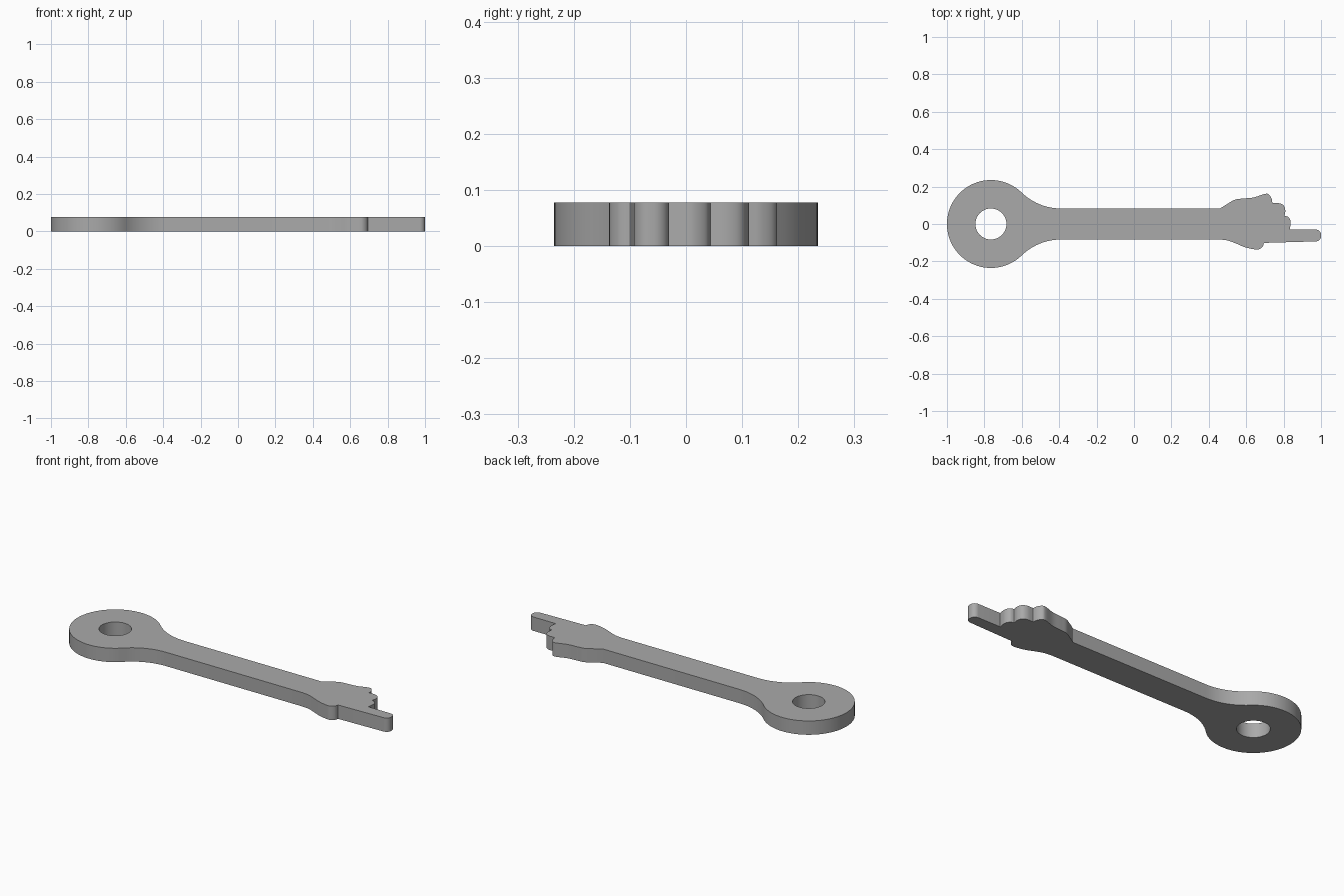
import bpy, bmesh, math
from mathutils import Vector

cube = bpy.data.objects.get("Cube")
if cube:
    bpy.data.objects.remove(cube, do_unlink=True)

THICK = 0.078
RING_X, RING_R, HOLE_R = -0.765, 0.235, 0.083
SHAFT, FILLET_X = 0.083, -0.39


def arc(cx, cy, r, a0, a1, n):
    """Points along an arc, both ends included."""
    angles = [a0 + (a1 - a0) * i / n for i in range(n + 1)]
    return [Vector((cx + r * math.cos(a), cy + r * math.sin(a))) for a in angles]


def smooth(points, n=6):
    """Catmull-Rom curve through a few points."""
    p = [Vector(q) for q in points]
    p = [2 * p[0] - p[1]] + p + [2 * p[-1] - p[-2]]
    out = []
    for a, b, c, d in zip(p, p[1:], p[2:], p[3:]):
        for i in range(n):
            t = i / n
            out.append(0.5 * (2 * b + (c - a) * t + (2 * a - 5 * b + 4 * c - d) * t ** 2
                              + (3 * b - a - 3 * c + d) * t ** 3))
    return out + [p[-2]]


# Upper edge of the eye end: ring, then a tangent fillet into the shaft
dx = FILLET_X - RING_X
fillet = (dx ** 2 + SHAFT ** 2 - RING_R ** 2) / (2 * (RING_R - SHAFT))
tangent = math.atan2(SHAFT + fillet, dx)
eye = arc(RING_X, 0, RING_R, math.pi, tangent, 40)
eye += arc(FILLET_X, SHAFT + fillet, fillet, math.pi + tangent, 1.5 * math.pi, 14)[1:]

# Pointing hand: back of hand, three folded knuckles, index finger, thumb side
hand = []
for run in (
    [(0.46, SHAFT), (0.50, 0.108), (0.54, 0.13), (0.58, 0.136), (0.64, 0.142),
     (0.70, 0.161), (0.722, 0.157), (0.736, 0.135), (0.74, 0.111)],
    [(0.74, 0.111), (0.775, 0.111), (0.80, 0.099), (0.809, 0.073), (0.805, 0.044)],
    [(0.805, 0.044), (0.825, 0.037), (0.837, 0.015), (0.836, -0.01), (0.832, -0.03)],
):
    hand += smooth(run)
hand += arc(0.972, -0.058, 0.028, math.pi / 2, 0, 8)
hand += arc(0.972, -0.065, 0.028, 0, -math.pi / 2, 8)
hand += smooth([(0.695, -0.101), (0.687, -0.122), (0.665, -0.136), (0.635, -0.134),
                (0.59, -0.123), (0.54, -0.102), (0.50, -0.088), (0.46, -SHAFT)])

lower = [Vector((p.x, -p.y)) for p in reversed(eye[1:])]
outline = eye + hand + lower
hole = arc(RING_X, 0, HOLE_R, 0, 2 * math.pi, 48)[:-1]

# Fill the outline around the hole and raise it to a flat plate
bm = bmesh.new()
for loop in (outline, hole):
    verts = [bm.verts.new((p.x, p.y, 0)) for p in loop]
    for a, b in zip(verts, verts[1:] + verts[:1]):
        bm.edges.new((a, b))
bmesh.ops.remove_doubles(bm, verts=bm.verts, dist=0.0005)
bmesh.ops.triangle_fill(bm, edges=bm.edges[:], use_beauty=True, use_dissolve=False)
raised = bmesh.ops.extrude_face_region(bm, geom=bm.faces[:])
top = [g for g in raised["geom"] if isinstance(g, bmesh.types.BMVert)]
bmesh.ops.translate(bm, verts=top, vec=(0, 0, THICK))
bmesh.ops.recalc_face_normals(bm, faces=bm.faces)

mesh = bpy.data.meshes.new("pointer_arm")
bm.to_mesh(mesh)
bm.free()
arm = bpy.data.objects.new("pointer_arm", mesh)
bpy.context.collection.objects.link(arm)

# Plain grey
grey = bpy.data.materials.new("plain_grey")
grey.use_nodes = True
colour = (0.4, 0.4, 0.4, 1)
grey.diffuse_color = colour
grey.node_tree.nodes["Principled BSDF"].inputs["Base Color"].default_value = colour
mesh.materials.append(grey)

bpy.ops.object.select_all(action="DESELECT")
arm.select_set(True)
bpy.context.view_layer.objects.active = arm
bpy.ops.object.shade_smooth_by_angle(angle=math.radians(30))
